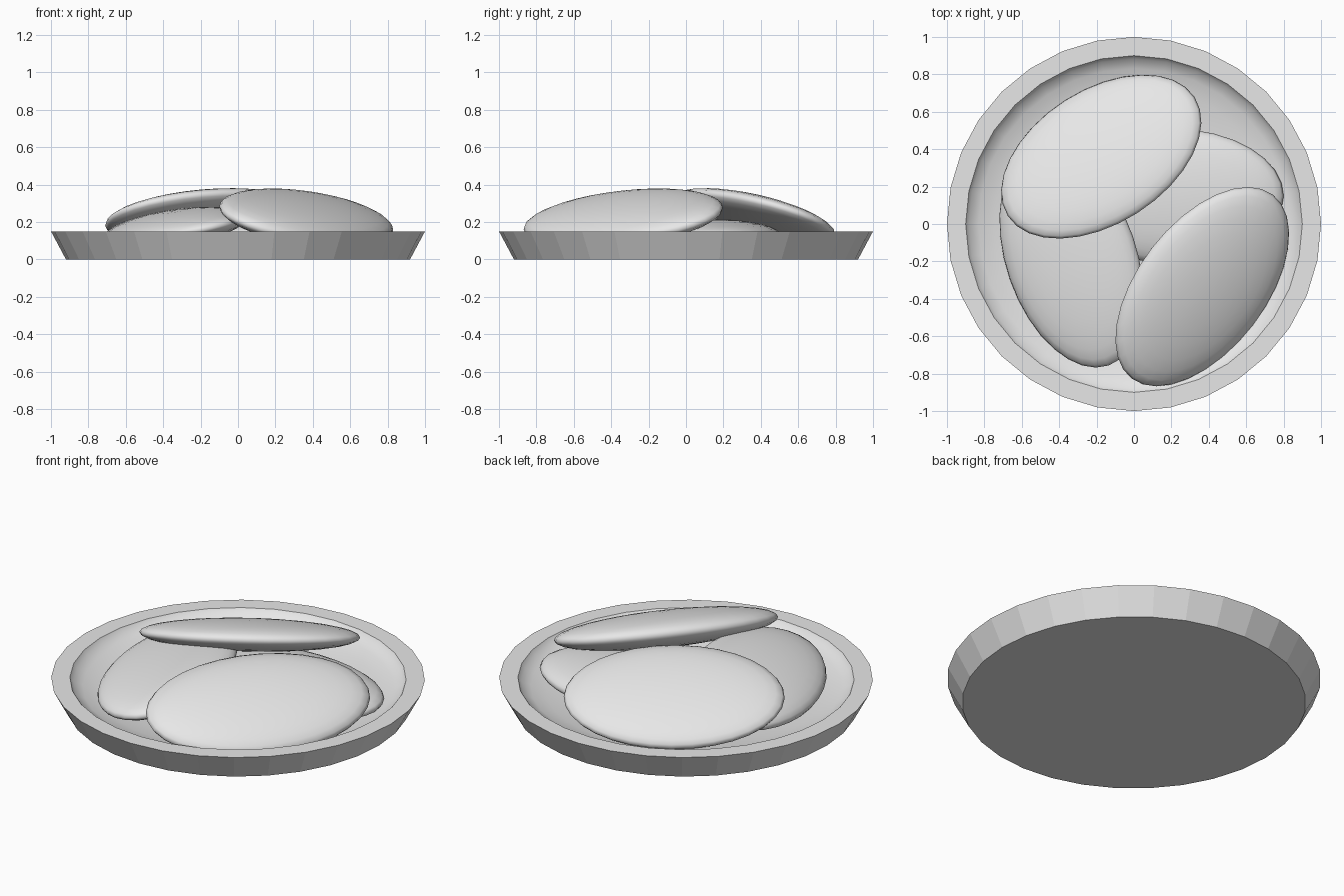
import bpy, bmesh, math
from mathutils import Matrix, Vector

if "Cube" in bpy.data.objects:
    bpy.data.objects.remove(bpy.data.objects["Cube"])

SIDES = 32

grey = bpy.data.materials.new("plain_grey")
grey.diffuse_color = (0.8, 0.8, 0.8, 1)
grey.use_nodes = True
grey.node_tree.nodes["Principled BSDF"].inputs["Base Color"].default_value = grey.diffuse_color


def add_object(name, bm):
    mesh = bpy.data.meshes.new(name)
    bmesh.ops.recalc_face_normals(bm, faces=bm.faces)
    bm.to_mesh(mesh)
    bm.free()
    mesh.materials.append(grey)
    obj = bpy.data.objects.new(name, mesh)
    bpy.context.collection.objects.link(obj)
    return obj


def dish():
    # Lathed profile: flat base, sloping wall, flat rim, hollow rounded inside
    top, depth, inner = 0.15, 0.125, 0.9
    profile = [(0.92, 0.0), (1.0, top)]
    steps = 8
    for i in range(steps):
        a = math.pi / 2 * i / steps
        profile.append((inner * math.cos(a), top - depth * math.sin(a)))
    bm = bmesh.new()
    rings = []
    for r, z in profile:
        rings.append([bm.verts.new((r * math.cos(2 * math.pi * k / SIDES),
                                    r * math.sin(2 * math.pi * k / SIDES), z))
                      for k in range(SIDES)])
    bm.faces.new(rings[0])
    centre = bm.verts.new((0, 0, top - depth))
    for j, (a, b) in enumerate(zip(rings, rings[1:])):
        for k in range(SIDES):
            n = (k + 1) % SIDES
            face = bm.faces.new((a[k], a[n], b[n], b[k]))
            face.smooth = j >= 2
    for k in range(SIDES):
        bm.faces.new((rings[-1][k], rings[-1][(k + 1) % SIDES], centre)).smooth = True
    # Keep the inner rim crisp
    for e in bm.edges:
        if all(v in rings[2] for v in e.verts):
            e.smooth = False
    add_object("dish", bm)


def pebble(name, centre, size, turn, roll, pitch=0):
    # Flattened ball, rolled about its long axis, then turned about z
    bm = bmesh.new()
    bmesh.ops.create_uvsphere(bm, u_segments=32, v_segments=16, radius=1)
    rot = (Matrix.Rotation(math.radians(turn), 4, 'Z')
           @ Matrix.Rotation(math.radians(pitch), 4, 'Y')
           @ Matrix.Rotation(math.radians(roll), 4, 'X'))
    mat = Matrix.Translation(Vector(centre)) @ rot @ Matrix.Diagonal((*size, 1))
    bmesh.ops.transform(bm, matrix=mat, verts=bm.verts)
    for f in bm.faces:
        f.smooth = True
    add_object(name, bm)


dish()
# Two lower pebbles resting in the dish
pebble("lower_right_pebble", (0.20, 0.15, 0.125), (0.60, 0.36, 0.09), 0, 0)
pebble("lower_left_pebble", (-0.335, -0.18, 0.17), (0.61, 0.355, 0.09), 109, -11)
# Two upper pebbles leaning in toward the middle
pebble("upper_back_pebble", (-0.175, 0.36, 0.225), (0.592, 0.382, 0.085), 32.5, -20.5, 0.5)
pebble("upper_front_pebble", (0.365, -0.335, 0.22), (0.62, 0.364, 0.097), 52.5, 21, -1)
